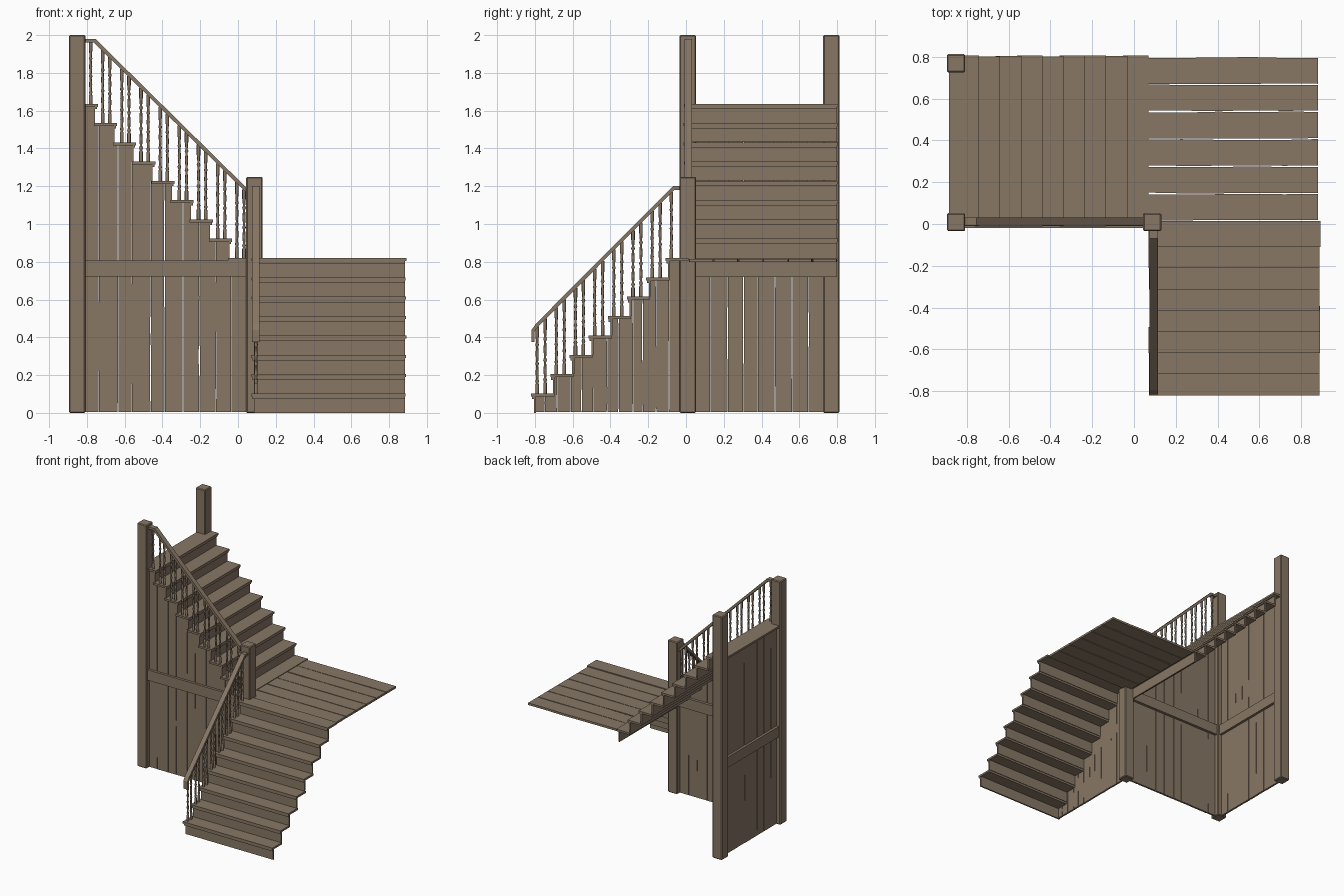
import bpy, bmesh, math, random

if "Cube" in bpy.data.objects:
    bpy.data.objects.remove(bpy.data.objects["Cube"])
random.seed(4)

wood = bpy.data.materials.new("weathered_wood")
wood.diffuse_color = (0.245, 0.185, 0.13, 1)
wood.use_nodes = True
wood.node_tree.nodes["Principled BSDF"].inputs["Base Color"].default_value = wood.diffuse_color

def finish(name, bm):
    bmesh.ops.recalc_face_normals(bm, faces=bm.faces[:])
    me = bpy.data.meshes.new(name)
    bm.to_mesh(me)
    bm.free()
    me.materials.append(wood)
    ob = bpy.data.objects.new(name, me)
    bpy.context.collection.objects.link(ob)
    return ob

def place(plane, u, v, d):
    return {"x": (u, d, v), "y": (d, u, v), "z": (u, v, d)}[plane]

# extrude a 2D outline: plane "x" = xz outline, "y" = yz outline, "z" = xy outline
def prism(bm, plane, pts, d0, d1):
    a = [bm.verts.new(place(plane, u, v, d0)) for u, v in pts]
    b = [bm.verts.new(place(plane, u, v, d1)) for u, v in pts]
    bm.faces.new(a)
    bm.faces.new(b[::-1])
    n = len(pts)
    for i in range(n):
        bm.faces.new((a[i], b[i], b[(i + 1) % n], a[(i + 1) % n]))

def box(bm, x0, x1, y0, y1, z0, z1):
    prism(bm, "z", [(x0, y0), (x1, y0), (x1, y1), (x0, y1)], z0, z1)

def wob(a=0.0025):
    return random.uniform(-a, a)

N, RUN, RISE, TH = 8, 0.1015, 0.102, 0.016
low = [(-0.82 + RUN * i, 0.1025 * (i + 1)) for i in range(N)]      # (y nosing, top z)
up = [(0.07 - RUN * i, 0.82 + RISE * i) for i in range(N + 1)]     # (x nosing, top z)

# lower flight treads and risers, the last tread edges the landing
bt, br = bmesh.new(), bmesh.new()
for i, (y, z) in enumerate(low):
    box(bt, 0.072 + wob(), 0.89 + wob(), y, y + 0.123, z - TH, z)
    box(br, 0.085, 0.885, y + 0.014, y + 0.026, z - 0.1025, z - TH)
    box(br, 0.078, 0.885, y + 0.005, y + 0.016, z - TH - 0.014, z - TH)
finish("lower_treads", bt)
finish("lower_risers", br)

# upper flight treads and risers
bt, br = bmesh.new(), bmesh.new()
for i, (x, z) in enumerate(up):
    back = x - 0.123 if i < N else -0.885
    box(bt, back, x, -0.012 + wob(), 0.805 + wob(), z - TH, z)
    box(br, x - 0.026, x - 0.014, 0.002, 0.8, z - RISE + 0.001, z - TH)
    if i:
        box(br, x - 0.016, x - 0.005, -0.005, 0.8, z - TH - 0.012, z - TH)
finish("upper_treads", bt)
finish("upper_risers", br)

# landing boards with uneven edges
bm = bmesh.new()
w = (0.8 - 0.015) / 6
for k in range(6):
    y0, y1 = 0.015 + k * w + 0.003, 0.015 + (k + 1) * w - 0.003
    xs = [0.07 + 0.81 * t / 5 for t in range(6)]
    pts = [(x, y0 + wob()) for x in xs] + [(x, y1 + wob()) for x in xs[::-1]]
    prism(bm, "z", pts, 0.798, 0.815)
finish("landing_boards", bm)

# vertical wall planks whose tops follow a stepped height
def plank_wall(name, plane, a, b, count, height, breaks, d0, d1):
    bm = bmesh.new()
    w = (b - a) / count
    edges = [a + w * k + (wob(0.008) if 0 < k < count else 0) for k in range(count + 1)]
    for u0, u1 in zip(edges, edges[1:]):
        u0, u1 = u0 + 0.0015, u1 - 0.0015
        h0, h1 = height(u0), height(u1)
        pts = [(u0, 0.004), (u1, 0.004)]
        pts += [(u1 + wob(0.002), h1 * t) for t in (0.3, 0.6)] + [(u1, h1)]
        for c in sorted((c for c in breaks if u0 < c < u1), reverse=True):
            pts += [(c, height(c + 1e-4)), (c, height(c - 1e-4))]
        pts += [(u0, h0)] + [(u0 + wob(0.002), h0 * t) for t in (0.6, 0.3)]
        off = wob(0.001)
        prism(bm, plane, pts, d0 + off, d1 + off)
    return finish(name, bm)

low_breaks = [y + 0.014 for y, z in low]
up_breaks = [x - 0.014 for x, z in up]
low_h = lambda y: max([z for (n, z), c in zip(low, low_breaks) if y >= c] + [0.1]) - TH
up_h = lambda x: max([z for (n, z), c in zip(up, up_breaks) if x <= c] + [0.82]) - TH
plank_wall("lower_side_wall", "y", -0.806, -0.03, 12, low_h, low_breaks, 0.085, 0.1)
plank_wall("upper_side_wall", "x", -0.815, 0.05, 10, up_h, up_breaks, 0.002, 0.018)
plank_wall("end_wall", "y", 0.04, 0.735, 8, lambda y: 1.62, [], -0.862, -0.846)

# horizontal beams on both tall walls
bm = bmesh.new()
box(bm, -0.82, 0.05, -0.018, 0.04, 0.722, 0.808)
finish("side_beam", bm)
bm = bmesh.new()
box(bm, -0.882, -0.825, 0.04, 0.735, 0.722, 0.808)
finish("end_beam", bm)

# posts
for name, x, y, h in (("front_tall_post", -0.852, 0.009, 2.0),
                      ("back_tall_post", -0.852, 0.77, 2.0),
                      ("landing_post", 0.087, 0.009, 1.25)):
    bm = bmesh.new()
    r = 0.0435
    box(bm, x - r, x + r, y - r, y + r, 0, h)
    ob = finish(name, bm)
    bev = ob.modifiers.new("soft_edges", "BEVEL")
    bev.width = 0.006
    bev.segments = 1

# handrails
bm = bmesh.new()
prism(bm, "y", [(-0.817, 0.375), (-0.817, 0.44), (-0.795, 0.472), (-0.07, 1.2), (-0.03, 1.2),
                (-0.03, 1.18), (-0.062, 1.18), (-0.783, 0.457), (-0.802, 0.43), (-0.802, 0.375)],
      0.075, 0.114)
finish("lower_handrail", bm)
bm = bmesh.new()
prism(bm, "x", [(0.05, 1.187), (-0.755, 1.98), (-0.815, 1.98), (-0.815, 1.96),
                (-0.765, 1.962), (0.05, 1.16)], -0.008, 0.032)
finish("upper_handrail", bm)

# turned balusters: (height fraction, radius)
PROFILE = [(0, .0095), (.14, .0095), (.16, .006), (.19, .010), (.22, .006), (.32, .0085), (.42, .0055),
           (.45, .010), (.48, .0055), (.60, .0085), (.70, .0055), (.73, .010), (.76, .006),
           (.84, .008), (.86, .0095), (1, .0095)]

def baluster(bm, x, y, z0, z1):
    rings = []
    for t, r in PROFILE:
        rings.append([bm.verts.new((x + r * math.cos(a * math.pi / 4), y + r * math.sin(a * math.pi / 4),
                                    z0 + (z1 - z0) * t)) for a in range(8)])
    for p, q in zip(rings, rings[1:]):
        for a in range(8):
            b = (a + 1) % 8
            bm.faces.new((p[a], p[b], q[b], q[a]))
    bm.faces.new(rings[0][::-1])
    bm.faces.new(rings[-1])

bm = bmesh.new()
for i, (y, z) in enumerate(low):
    for d in (0.032, 0.074):
        yy = y + d
        if yy < -0.05:
            baluster(bm, 0.095, yy, z - 0.003, min(1.185, 0.462 + (yy + 0.783) * 1.003))
low_bal = finish("lower_balusters", bm)
bm = bmesh.new()
for i, (x, z) in enumerate(up):
    for d in (0.038, 0.076):
        xx = x - d
        if xx > -0.8:
            baluster(bm, xx, 0.012, z - 0.003, min(1.966, 1.166 + (0.05 - xx) * 0.984))
up_bal = finish("upper_balusters", bm)

# smooth the turned parts
for ob in (low_bal, up_bal):
    bpy.ops.object.select_all(action="DESELECT")
    ob.select_set(True)
    bpy.context.view_layer.objects.active = ob
    bpy.ops.object.shade_smooth_by_angle(angle=math.radians(50))
